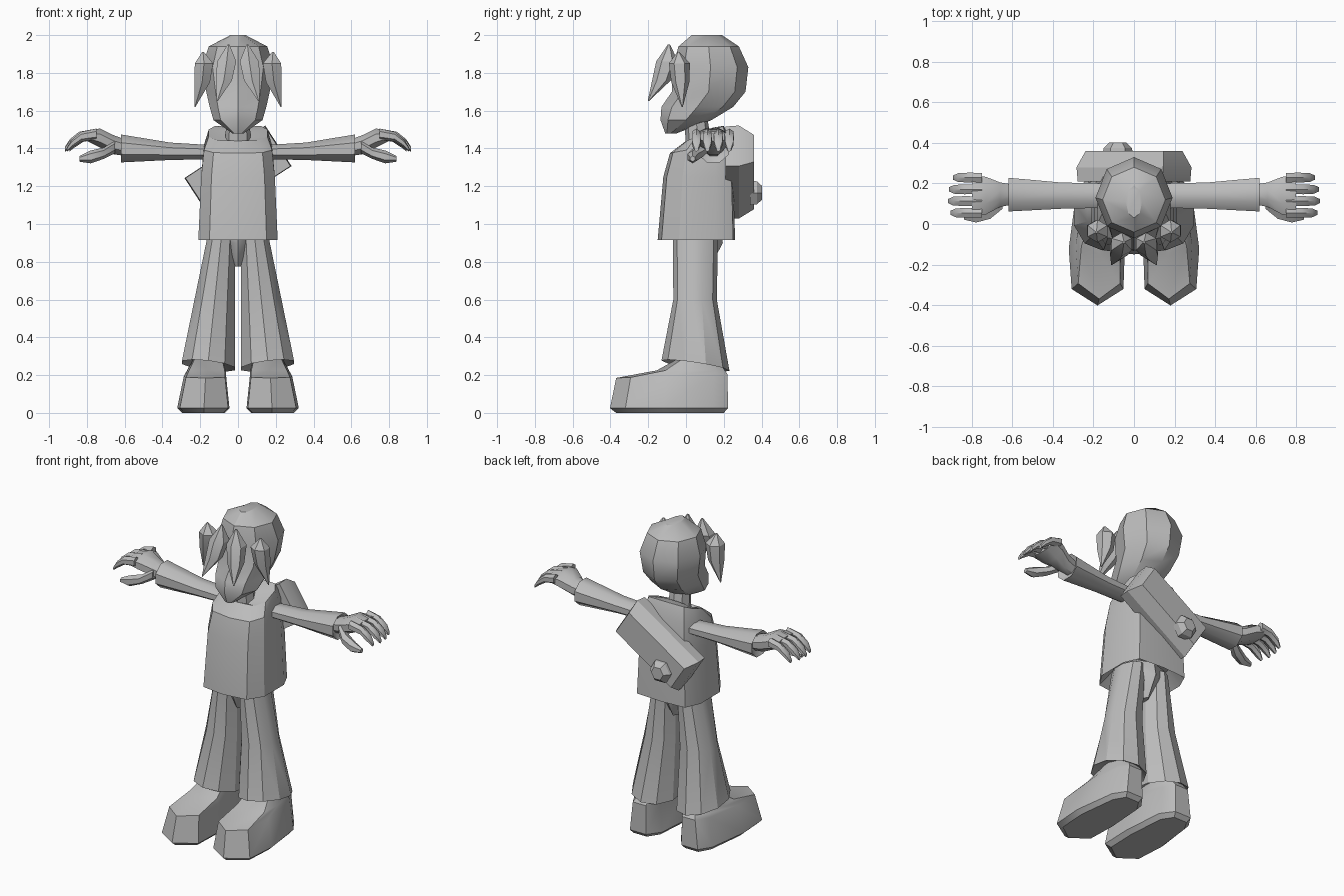
import bpy, bmesh, math
from mathutils import Vector, Matrix

cube = bpy.data.objects.get("Cube")
if cube:
    bpy.data.objects.remove(cube, do_unlink=True)

grey = bpy.data.materials.new("plain grey")
grey.use_nodes = True
grey.diffuse_color = (0.5, 0.5, 0.5, 1)
grey.node_tree.nodes["Principled BSDF"].inputs["Base Color"].default_value = (0.5, 0.5, 0.5, 1)


def finish(name, bm, angle=40):
    bmesh.ops.recalc_face_normals(bm, faces=bm.faces)
    mesh = bpy.data.meshes.new(name)
    bm.to_mesh(mesh)
    bm.free()
    mesh.materials.append(grey)
    ob = bpy.data.objects.new(name, mesh)
    bpy.context.collection.objects.link(ob)
    bpy.ops.object.select_all(action="DESELECT")
    ob.select_set(True)
    bpy.context.view_layer.objects.active = ob
    bpy.ops.object.shade_smooth_by_angle(angle=math.radians(angle))
    return ob


def loft(name, rings, angle=40):
    """Skin a run of equal-sized rings and cap both ends."""
    bm = bmesh.new()
    loops = [[bm.verts.new(p) for p in ring] for ring in rings]
    n = len(rings[0])
    for a, b in zip(loops, loops[1:]):
        for i in range(n):
            j = (i + 1) % n
            bm.faces.new((a[i], a[j], b[j], b[i]))
    bm.faces.new(loops[0])
    bm.faces.new(loops[-1])
    return finish(name, bm, angle)


def flat_ring(cx, cy, z, rx, ry, n=8, tilt_x=0, tilt_y=0, turn=0):
    """Horizontal oval, starting at the front, optionally sloping."""
    pts = []
    for i in range(n):
        a = math.tau * (i + turn) / n
        x, y = rx * math.sin(a), -ry * math.cos(a)
        pts.append(Vector((cx + x, cy + y, z + tilt_x * x + tilt_y * y)))
    return pts


def side_ring(x, cy, cz, ry, rz, n=8):
    """Upright oval facing along x."""
    return [Vector((x, cy + ry * math.cos(math.tau * (i + .5) / n),
                    cz + rz * math.sin(math.tau * (i + .5) / n))) for i in range(n)]


def shaped(outline, cx, cy, z, sx, sy, lift=0):
    """Scaled outline; lift raises the back of the ring."""
    return [Vector((cx + x * sx, cy + y * sy, z + lift * y)) for x, y in outline]


def mirrored(ob, name):
    other = ob.copy()
    other.data = ob.data.copy()
    other.data.transform(Matrix.Scale(-1, 4, (1, 0, 0)))
    other.data.flip_normals()
    other.name = name
    bpy.context.collection.objects.link(other)


def pair(part, make):
    mirrored(make("left_" + part), "right_" + part)


# Shirt
shirt = [(0, -1), (.72, -.9), (1, -.45), (1, .5), (.8, .95), (0, 1),
         (-.8, .95), (-1, .5), (-1, -.45), (-.72, -.9)]
loft("shirt", [
    shaped(shirt, 0, .06, 1.0, .14, .14),
    shaped(shirt, 0, .055, .915, .21, .205),
    shaped(shirt, 0, .065, 1.25, .195, .185),
    shaped(shirt, 0, .075, 1.405, .18, .16, .03),
    shaped(shirt, 0, .10, 1.48, .155, .10, .04),
    shaped(shirt, 0, .08, 1.47, .06, .06, .04)], 30)

# Neck and head
loft("neck", [flat_ring(0, .07, 1.4, .07, .07), flat_ring(0, .05, 1.58, .06, .06)])
head = [(1.48, -.08, .03, .03), (1.55, 0, .13, .135), (1.62, .06, .15, .19),
        (1.70, .12, .168, .195), (1.83, .13, .19, .2), (1.94, .12, .155, .16),
        (2.0, .11, .04, .08)]
loft("head", [flat_ring(0, cy, z, rx, ry) for z, cy, rx, ry in head], 30)


# Pointed hair locks
def lock(top, wide, low, tip, r):
    def build(name):
        return loft(name, [flat_ring(*c, s, s, 6) for c, s in
                           ((top, .006), (wide, r), (low, r * .85), (tip, .003))], 25)
    return build


pair("front_lock", lock((.05, -.09, 1.95), (.06, -.10, 1.86), (.075, -.13, 1.76), (.11, -.2, 1.65), .058))
pair("side_lock", lock((.185, -.04, 1.91), (.18, -.035, 1.85), (.19, -.03, 1.75), (.228, -.02, 1.62), .056))


# Sleeves and hands
def sleeve(name):
    return loft(name, [side_ring(.13, .14, 1.38, .065, .04), side_ring(.36, .14, 1.385, .07, .05),
                       side_ring(.62, .145, 1.4, .09, .08), side_ring(.6, .145, 1.4, .06, .05)])


def palm(name):
    return loft(name, [side_ring(.58, .145, 1.40, .05, .045), side_ring(.66, .145, 1.42, .065, .055),
                       side_ring(.73, .14, 1.455, .1, .055), side_ring(.80, .14, 1.465, .11, .028)])


def thumb(name):
    return loft(name, [side_ring(.65, .1, 1.41, .03, .035, 6), side_ring(.71, .06, 1.375, .04, .03, 6),
                       side_ring(.78, .035, 1.355, .032, .034, 6), side_ring(.84, .035, 1.345, .015, .015, 6)])


pair("sleeve", sleeve)
pair("palm", palm)
pair("thumb", thumb)
for k, label in enumerate(("index", "middle", "ring", "little")):
    y = .055 + .058 * k
    reach = (0, .012, .008, -.012)[k]

    def finger(name):
        return loft(name, [side_ring(.75, y, 1.475, .027, .03, 6),
                           side_ring(.83 + reach, y, 1.462, .028, .026, 6),
                           side_ring(.88 + reach, y, 1.425, .025, .022, 6),
                           side_ring(.905 + reach, y, 1.395, .012, .012, 6)])
    pair(label + "_finger", finger)

# Hips and flared trousers
loft("hips", [flat_ring(0, .06, .98, .15, .12), flat_ring(0, .065, .9, .08, .13),
              flat_ring(0, .06, .775, .02, .07)])


def trouser_leg(name):
    return loft(name, [flat_ring(.085, .05, .96, .075, .12, 10),
                       flat_ring(.123, .048, .6, .113, .115, 10),
                       flat_ring(.157, .05, .25, .147, .18, 10, .12, -.15),
                       flat_ring(.155, .06, .28, .09, .1, 10, .12, -.15)], 30)


pair("trouser_leg", trouser_leg)

# Chunky shoes
sole = [(0, -1), (.9, -.74), (1, -.1), (.75, .75), (.4, 1),
        (-.4, 1), (-.8, .75), (-.95, -.1), (-.9, -.74)]


def shoe(name):
    return loft(name, [shaped(sole, .18, -.085, 0, .115, .285),
                       shaped(sole, .18, -.09, .025, .142, .312),
                       shaped(sole, .172, -.075, .195, .115, .295, .01),
                       shaped(sole, .165, .025, .225, .105, .18),
                       shaped(sole, .155, .07, .30, .075, .09)], 35)


pair("shoe", shoe)

# Slanted back bag with a round clasp
tilt = Matrix.Translation((0, .22, 1.275)) @ Matrix.Rotation(math.radians(-33), 4, "Y")


def bag_ring(y, sx, sz):
    shape = [(-1, -1), (1, -1), (1, 1), (-1, 1)]
    return [tilt @ Vector((x * sx, y, z * sz)) for x, z in shape]


loft("back_bag", [bag_ring(-.01, .25, .125), bag_ring(.06, .255, .128), bag_ring(.14, .23, .085)], 25)


def clasp_ring(y, r):
    return [Vector((-.08 + r * math.cos(math.tau * i / 6), y, 1.165 + r * math.sin(math.tau * i / 6)))
            for i in range(6)]


loft("bag_clasp", [clasp_ring(.34, .075), clasp_ring(.375, .07), clasp_ring(.403, .042)], 25)
